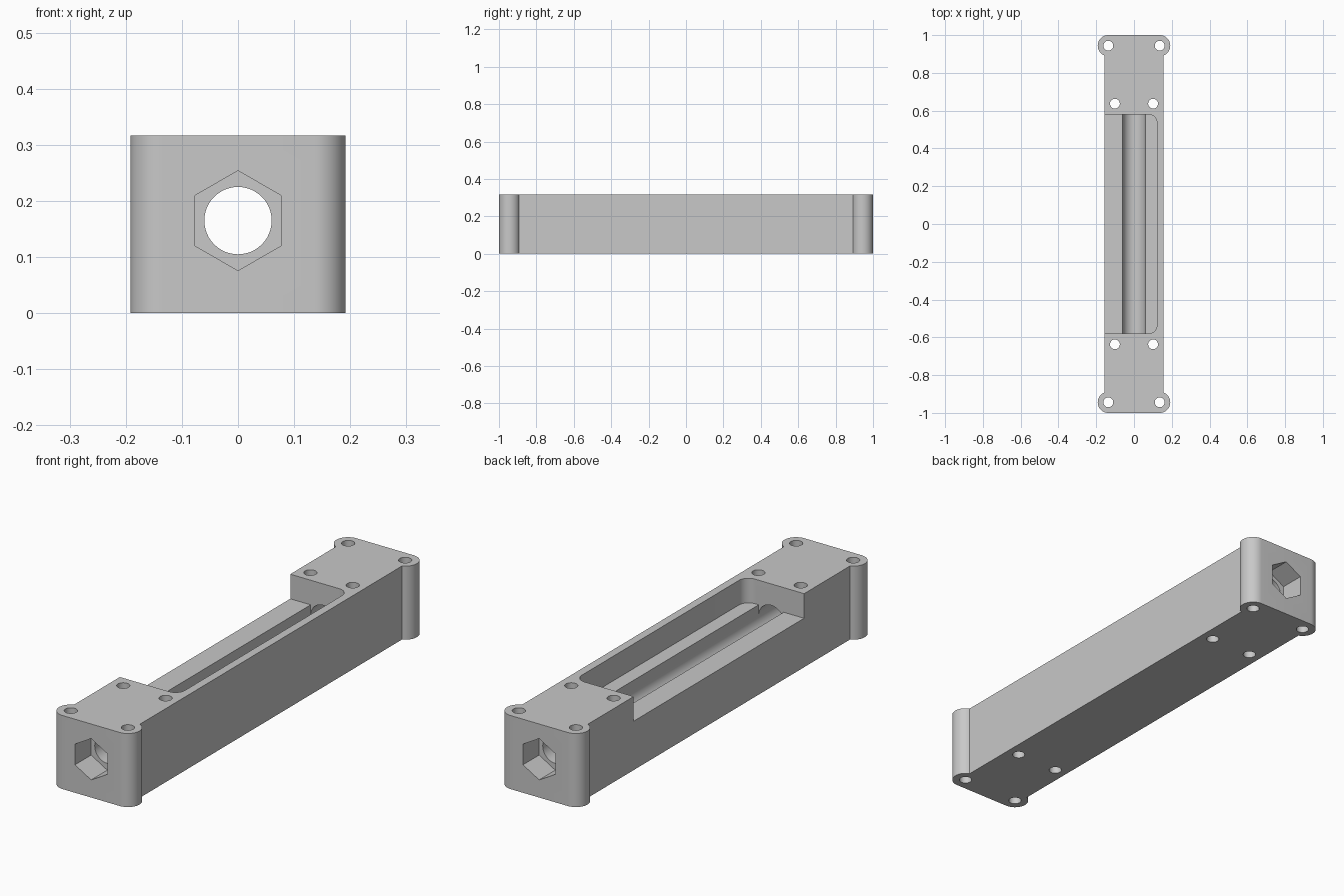
import bpy, bmesh
from math import sin, cos, pi, radians, asin
from mathutils import Matrix, Vector

cube = bpy.data.objects.get("Cube")
if cube:
    bpy.data.objects.remove(cube, do_unlink=True)

HEIGHT = 0.317
BORE_Z = 0.165      # height of the lengthwise bore
BORE_R = 0.06
FLOOR_Z = 0.211     # floor of the open pocket
HALF_W = 0.157      # half width of the beam
LUG_X, LUG_Y, LUG_R = 0.136, 0.944, 0.056
POCKET_Y = 0.58

grey = bpy.data.materials.new("light_grey")
grey.use_nodes = True
grey.diffuse_color = (0.58, 0.58, 0.58, 1)
grey.node_tree.nodes["Principled BSDF"].inputs["Base Color"].default_value = (0.58, 0.58, 0.58, 1)


def arc(cx, cy, r, start, end, steps=16):
    """Points along an arc, angles in radians."""
    angles = [start + (end - start) * i / steps for i in range(steps + 1)]
    return [(cx + r * cos(a), cy + r * sin(a)) for a in angles]


def prism(name, outline, low, high, along_y=False):
    """Extrude a counter-clockwise outline along z, or along y with (x, z) points."""
    bm = bmesh.new()
    face = bm.faces.new([bm.verts.new((x, y, low)) for x, y in outline])
    top = bmesh.ops.extrude_face_region(bm, geom=[face])["geom"]
    bmesh.ops.translate(bm, vec=(0, 0, high - low),
                        verts=[v for v in top if isinstance(v, bmesh.types.BMVert)])
    if along_y:
        bm.transform(Matrix.Rotation(radians(90), 4, "X"))
    bmesh.ops.recalc_face_normals(bm, faces=bm.faces)
    mesh = bpy.data.meshes.new(name)
    bm.to_mesh(mesh)
    bm.free()
    mesh.materials.append(grey)
    obj = bpy.data.objects.new(name, mesh)
    bpy.context.collection.objects.link(obj)
    return obj


def cut(target, cutter):
    """Subtract the cutter for good and remove it."""
    cutter.hide_render = True
    mod = target.modifiers.new("cut", "BOOLEAN")
    mod.operation = "DIFFERENCE"
    mod.solver = "EXACT"
    mod.object = cutter
    bpy.ops.object.select_all(action="DESELECT")
    bpy.context.view_layer.objects.active = target
    target.select_set(True)
    bpy.ops.object.modifier_apply(modifier=mod.name)
    bpy.data.objects.remove(cutter, do_unlink=True)


def circle(cx, cy, r, sides, turn=0):
    return arc(cx, cy, r, turn, turn + 2 * pi, sides)[:-1]


# Beam outline: one rounded corner lug, mirrored to all four corners
join = -pi / 2 + asin((HALF_W - LUG_X) / LUG_R)
lug = arc(LUG_X, LUG_Y, LUG_R, join, pi / 2, 24)
half = lug + [(-x, y) for x, y in reversed(lug)]
body = prism("housing_body", half + [(-x, -y) for x, y in half], 0, HEIGHT)

# Pocket, open on one side, with two rounded inner corners
fillet, wall_x = 0.045, 0.122
corner = arc(wall_x - fillet, POCKET_Y - fillet, fillet, 0, pi / 2)
pocket = [(x, -y) for x, y in reversed(corner)] + corner
pocket += [(-0.3, POCKET_Y), (-0.3, -POCKET_Y)]
cut(body, prism("pocket_cutter", pocket, FLOOR_Z, HEIGHT + 0.1))

# Lengthwise bore, opened to the pocket floor as a round-bottomed channel
cut(body, prism("bore_cutter", circle(0, BORE_Z, BORE_R, 48), -1.1, 1.1, True))
w, low, high = BORE_R - 0.0003, BORE_Z + 0.002, FLOOR_Z + 0.05
cut(body, prism("channel_cutter", [(-w, low), (w, low), (w, high), (-w, high)],
                -POCKET_Y, POCKET_Y, True))

# Hexagonal nut recess in each end
for start, end in ((-1.1, -0.89), (0.89, 1.1)):
    cut(body, prism("nut_cutter", circle(0, BORE_Z, 0.089, 6, pi / 2), start, end, True))

# Vertical screw holes through the lugs and beside the pocket
for x, y in ((LUG_X, LUG_Y), (0.101, 0.637)):
    for sx in (-1, 1):
        for sy in (-1, 1):
            cut(body, prism("screw_cutter", circle(sx * x, sy * y, 0.026, 32), -0.1, HEIGHT + 0.1))

bpy.ops.object.shade_smooth_by_angle(angle=radians(30))
